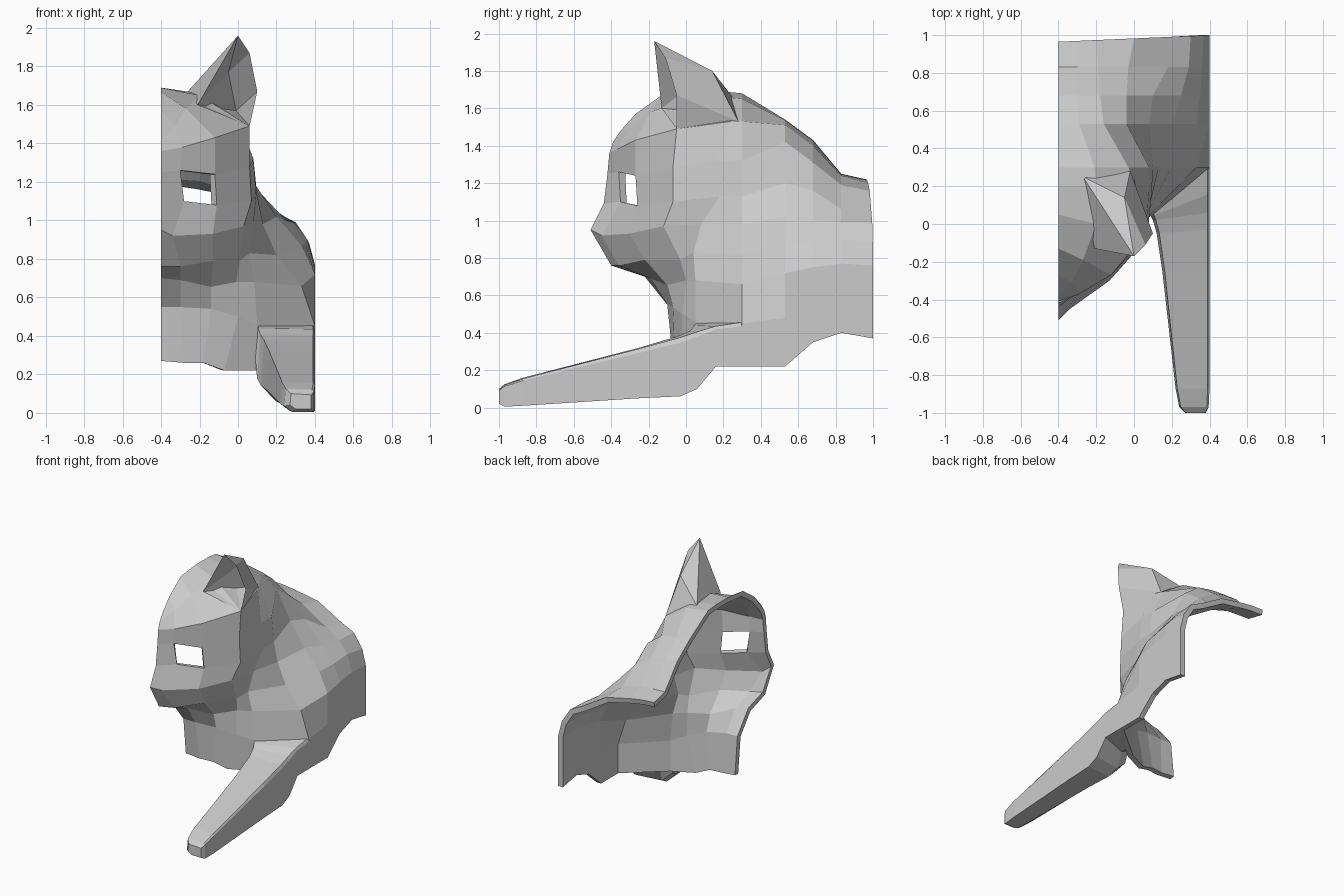
import bpy
import bmesh

grey = bpy.data.materials.new("plain_grey")
grey.diffuse_color = (0.6, 0.6, 0.6, 1)


def make_object(name, verts, faces, fix_normals=False, thickness=0):
    bm = bmesh.new()
    vs = [bm.verts.new(v) for v in verts]
    for f in faces:
        bm.faces.new([vs[i] for i in f])
    loose = [v for v in bm.verts if not v.link_faces]
    bmesh.ops.delete(bm, geom=loose, context='VERTS')
    if fix_normals:
        bmesh.ops.recalc_face_normals(bm, faces=bm.faces)
    mesh = bpy.data.meshes.new(name)
    bm.to_mesh(mesh)
    bm.free()
    mesh.materials.append(grey)
    ob = bpy.data.objects.new(name, mesh)
    bpy.context.collection.objects.link(ob)
    if thickness:
        mod = ob.modifiers.new("thickness", 'SOLIDIFY')
        mod.thickness = thickness
        mod.offset = -1
        mod.use_even_offset = True
        bpy.context.view_layer.objects.active = ob
        bpy.ops.object.modifier_apply(modifier=mod.name)
        # keep the cut rim flat on the middle plane
        for v in ob.data.vertices:
            v.co.x = -.4 if v.co.x < -.37 else min(v.co.x, .4)
    return ob


# Head: rows run from the midline round to the side of the neck
face_rows = [
    [(-.4, -.35, 1.48), (-.4, -.27, 1.57), (-.4, -.13, 1.67), (-.4, .05, 1.69), (-.4, .2, 1.69)],       # crown
    [(-.4, -.39, 1.42), (-.33, -.31, 1.49), (-.27, -.19, 1.58), (-.2, .0, 1.65), (-.2, .2, 1.66)],      # upper forehead
    [(-.4, -.41, 1.36), (-.29, -.37, 1.38), (-.12, -.27, 1.43), (.06, -.05, 1.49), (.0, .24, 1.53)],    # forehead
    [(-.4, -.42, 1.25), (-.30, -.36, 1.26), (-.12, -.27, 1.24), (.06, -.07, 1.28), (.08, .17, 1.32)],   # brow
    [(-.4, -.44, 1.09), (-.28, -.35, 1.10), (-.11, -.26, 1.08), (.07, -.07, 1.10), (.095, .18, 1.13)],  # below eye
]
throat_rows = [
    [(-.4, -.51, .95), (-.34, -.45, .92), (-.13, -.30, .93), (.03, -.12, .97), (.08, .08, .98)],        # muzzle
    [(-.4, -.40, .76), (-.30, -.36, .76), (-.13, -.22, .79), (.01, -.03, .79), (.06, .04, .83)],        # jaw
    [(-.4, -.22, .70), (-.30, -.19, .69), (-.14, -.10, .655), (-.01, -.0, .68), (.085, .05, .68)],      # under jaw
    [(-.4, -.10, .55), (-.30, -.10, .55), (-.14, -.07, .54), (.0, -.02, .50), (.10, .05, .46)],         # throat
    [(-.4, -.07, .27), (-.28, -.07, .26), (-.18, -.06, .26), (-.07, -.03, .22), (.10, .05, .22)],       # chest edge
]
head_rows = face_rows + throat_rows

# Body: arched half sections (x, z) from the spine down to the lower edge
body_sections = [
    (.30, [(-.4, 1.68), (-.21, 1.65), (-.03, 1.53), (.08, 1.32), (.10, 1.13), (.13, .98), (.20, .82), (.33, .66), (.4, .45), (.4, .22)]),
    (.53, [(-.4, 1.54), (-.29, 1.535), (-.16, 1.51), (-.04, 1.42), (.08, 1.20), (.20, 1.02), (.33, .87), (.4, .72), (.4, .48), (.4, .22)]),
    (.68, [(-.4, 1.43), (-.30, 1.425), (-.18, 1.40), (-.04, 1.31), (.10, 1.16), (.25, 1.0), (.35, .88), (.4, .75), (.4, .55), (.4, .35)]),
    (.83, [(-.4, 1.25), (-.30, 1.247), (-.19, 1.24), (-.03, 1.19), (.18, 1.06), (.29, .99), (.36, .90), (.4, .77), (.4, .58), (.4, .40)]),
    (.965, [(-.4, 1.22), (-.30, 1.215), (-.20, 1.20), (0, 1.16), (.20, 1.04), (.30, .99), (.37, .88), (.4, .76), (.4, .55), (.4, .37)]),
]


def body_point(y, x, z):
    # the rear edge leans back toward the flank
    return (x, y + (.035 * (x + .4) / .8 if y > .9 else 0), z)


grid = [row + [body_point(y, *s[i]) for y, s in body_sections]
        for i, row in enumerate(head_rows)]
cols = len(grid[0])
eye_opening = (3, 1)
faces = []
for i in range(len(grid) - 1):
    for j in range(cols - 1):
        if (i, j) != eye_opening:
            a = i * cols + j
            faces.append((a + cols, a + cols + 1, a + 1, a))
make_object("head_and_body_shell", [p for row in grid for p in row], faces, thickness=0.04)

# Foreleg: (y, left x, right x, bottom z, top z, skew), slanted where it meets the chest
leg_stations = [
    (-1.0, .27, .38, .02, .10, 0), (-.97, .24, .395, .005, .125, 0),
    (-.87, .22, .4, .01, .16, 0), (-.25, .15, .4, .05, .32, 0),
    (-.05, .12, .4, .06, .38, .02), (.02, .10, .4, .10, .41, .04),
    (.04, .09, .4, .22, .44, .12), (.05, .09, .4, .22, .46, .252),
]
verts, faces = [], []
for k, (y, xl, xr, zb, zt, skew) in enumerate(leg_stations):
    w, h = xr - xl, zt - zb
    ring = [(xl + .05 * w, zt), (xr - .01, zt - .005), (xr, zt - .1 * h), (xr, zb),
            (xl + .28 * w, zb), (xl, zb + .25 * h)]
    verts += [(x, y + skew * (x - xl) / w, z) for x, z in ring]
    if k:
        for n in range(6):
            a, b = k * 6 + n, k * 6 + (n + 1) % 6
            faces.append((a - 6, b - 6, b, a))
faces.append((5, 4, 3, 2, 1, 0))
make_object("foreleg", verts, faces, fix_normals=True)

# Ear: pointed outer skin with a deep hollow at the front
ear = [(0, -.17, 1.96), (.06, -.11, 1.87), (.10, -.05, 1.67), (.06, -.05, 1.49),     # tip, outer rim
       (-.05, .14, 1.80), (-.02, .28, 1.53), (-.27, .25, 1.66), (-.21, -.13, 1.60),  # ridge, base
       (-.05, .09, 1.77), (-.01, .20, 1.57)]                                         # hollow
ear_faces = [(0, 1, 4), (1, 2, 5, 4), (2, 3, 5), (4, 5, 6), (0, 4, 6), (0, 6, 7),
             (0, 7, 8), (0, 8, 1), (1, 8, 9, 2), (2, 9, 3), (7, 8, 9), (7, 9, 3)]
make_object("ear", ear, ear_faces, fix_normals=True)
